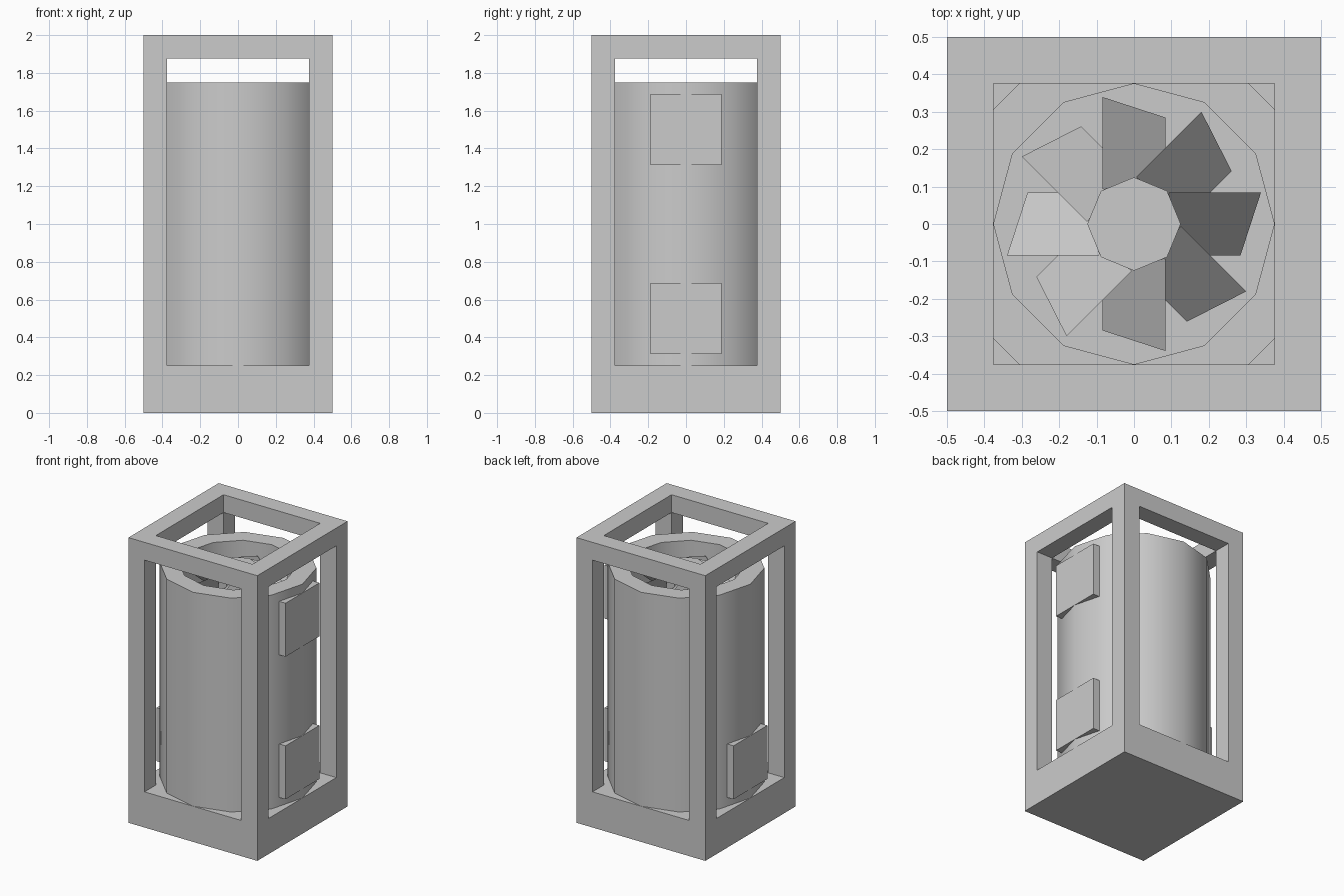
import bpy, math
from mathutils import Matrix, Vector

if "Cube" in bpy.data.objects:
    bpy.data.objects.remove(bpy.data.objects["Cube"])


def mesh_object(name, verts, faces):
    mesh = bpy.data.meshes.new(name)
    mesh.from_pydata(verts, [], faces)
    mesh.update()
    obj = bpy.data.objects.new(name, mesh)
    bpy.context.collection.objects.link(obj)
    return obj


def box(name, lo, hi):
    (x0, y0, z0), (x1, y1, z1) = lo, hi
    verts = [(x, y, z) for z in (z0, z1) for x, y in ((x0, y0), (x1, y0), (x1, y1), (x0, y1))]
    faces = [(3, 2, 1, 0), (4, 5, 6, 7)] + [(i, (i + 1) % 4, (i + 1) % 4 + 4, i + 4) for i in range(4)]
    return mesh_object(name, verts, faces)


def lathe(name, profile, sides):
    """Spin (radius, z) points about z and cap both ends."""
    verts = [(r * math.cos(math.tau * i / sides), r * math.sin(math.tau * i / sides), z)
             for r, z in profile for i in range(sides)]
    faces = [(k * sides + i, k * sides + (i + 1) % sides,
              (k + 1) * sides + (i + 1) % sides, (k + 1) * sides + i)
             for k in range(len(profile) - 1) for i in range(sides)]
    last = (len(profile) - 1) * sides
    faces += [tuple(reversed(range(sides))), tuple(range(last, last + sides))]
    return mesh_object(name, verts, faces)


OUT, INN, BASE, TOP = 0.5, 0.375, 0.25, 2.0

# Solid base with open box frame above
box("base", (-OUT, -OUT, 0), (OUT, OUT, BASE))
for sx in (-1, 1):
    for sy in (-1, 1):
        xs, ys = sorted((sx * INN, sx * OUT)), sorted((sy * INN, sy * OUT))
        box("corner_post", (xs[0], ys[0], BASE), (xs[1], ys[1], TOP))
for s in (-1, 1):
    a, b = sorted((s * INN, s * OUT))
    box("top_rail_x", (-INN, a, 1.875), (INN, b, TOP))
    box("top_rail_y", (a, -INN, 1.875), (b, INN, TOP))

# Twelve-sided drum with a well in the top
drum = lathe("drum", [(0.5, BASE), (0.5, 1.75), (0.375, 1.75), (0.375, 1.45)], 12)
drum.data.shade_smooth()
bpy.context.view_layer.objects.active = drum
drum.select_set(True)
bpy.ops.object.shade_smooth_by_angle(angle=math.radians(35))

# Fan hub and eight pitched blades
lathe("fan_hub", [(0.125, 1.45), (0.125, 1.75)], 8)
verts, faces = [], []
tilt = Matrix.Rotation(math.radians(19), 4, 'Y') @ Matrix.Rotation(math.radians(45), 4, 'X')
for k in range(8):
    m = Matrix.Rotation(k * math.tau / 8, 4, 'Z') @ Matrix.Translation((0, 0, 1.69)) @ tilt
    faces.append(tuple(range(len(verts), len(verts) + 4)))
    verts += [m @ Vector(p) for p in ((0.07, -0.12, 0), (0.33, -0.12, 0), (0.33, 0.12, 0), (0.07, 0.12, 0))]
mesh_object("fan_blades", verts, faces)

# Side panels: two on the right, one low on the left
for s, z in ((1, 0.3125), (1, 1.3125), (-1, 0.3125)):
    a, b = sorted((s * 0.43, s * 0.5))
    box("side_panel", (a, -0.1875, z), (b, 0.1875, z + 0.375))
